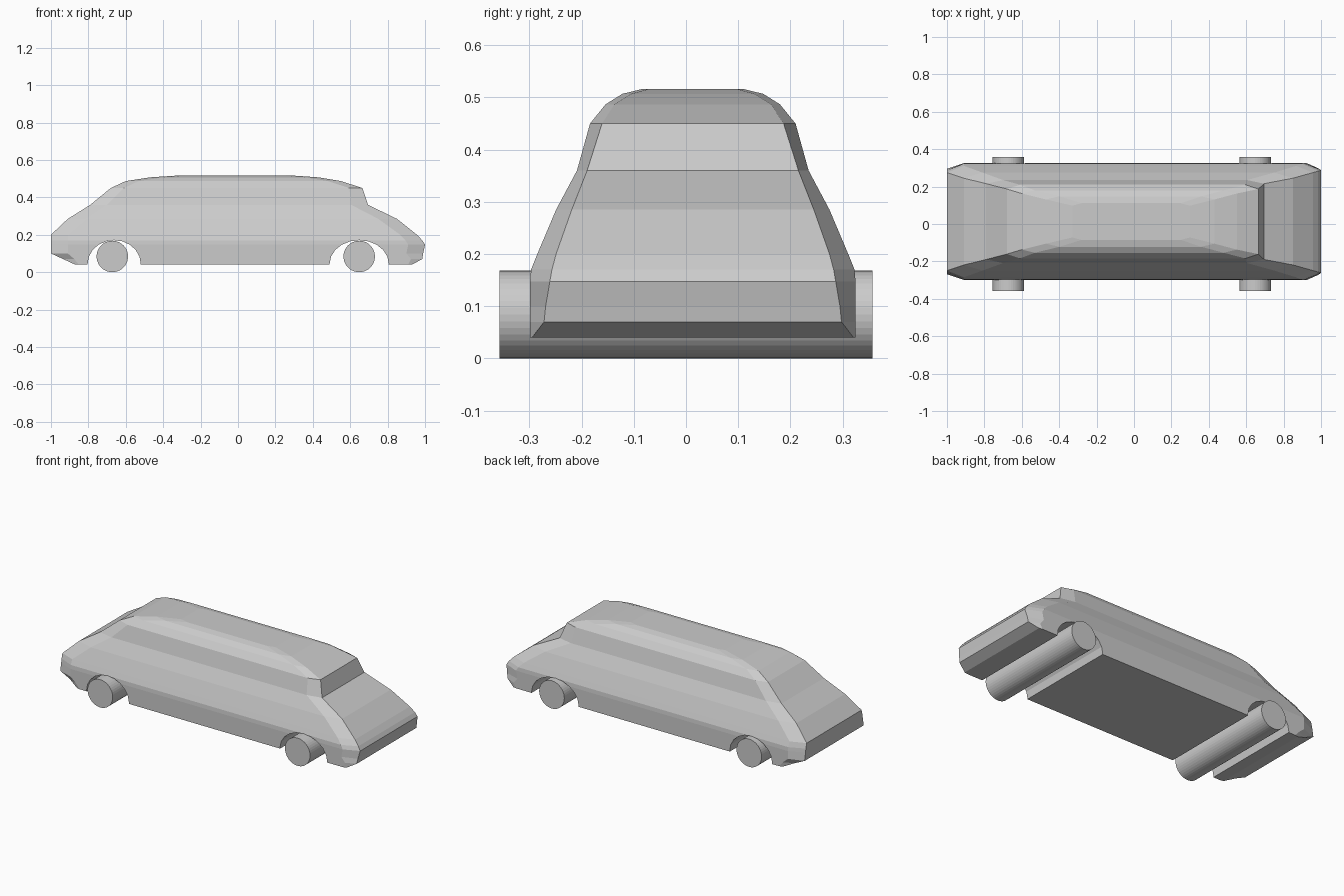
import bpy, bmesh, math

if "Cube" in bpy.data.objects:
    bpy.data.objects.remove(bpy.data.objects["Cube"])

CY = 0.013  # body sits slightly off the axle centre

# Body levels: z, rear x, front x, end half-width, side half-width, corner length
LEVELS = [
    (0.04, -0.87, 0.93, 0.308, 0.312, 0.02),
    (0.07, -0.935, 0.985, 0.285, 0.312, 0.06),
    (0.10, -1.0, 0.99, 0.282, 0.312, 0.09),
    (0.147, -1.0, 1.0, 0.274, 0.312, 0.09),
    (0.17, -1.0, 0.985, 0.27, 0.31, 0.09),
    (0.20, -1.0, 0.957, 0.262, 0.298, 0.09),
    (0.285, -0.91, 0.85, 0.232, 0.262, 0.10),
    (0.36, -0.79, 0.695, 0.2025, 0.222, 0.09),
    (0.45, -0.68, 0.665, 0.174, 0.197, 0.07),
    (0.487, -0.60, 0.55, 0.15, 0.167, 0.07),
    (0.507, -0.47, 0.43, 0.118, 0.135, 0.07),
    (0.516, -0.33, 0.30, 0.085, 0.098, 0.05),
]


def loft(name, rings):
    bm = bmesh.new()
    rows = [[bm.verts.new(p) for p in ring] for ring in rings]
    n = len(rows[0])
    for a, b in zip(rows, rows[1:]):
        for i in range(n):
            j = (i + 1) % n
            bm.faces.new((a[i], a[j], b[j], b[i]))
    bm.faces.new(rows[0][::-1])
    bm.faces.new(rows[-1])
    bmesh.ops.recalc_face_normals(bm, faces=bm.faces)
    me = bpy.data.meshes.new(name)
    bm.to_mesh(me)
    bm.free()
    ob = bpy.data.objects.new(name, me)
    bpy.context.collection.objects.link(ob)
    return ob


def cross_cylinder(name, x, z, rx, rz, half, sides):
    angles = [2 * math.pi * i / sides for i in range(sides)]
    return loft(name, [[(x + rx * math.cos(a), y, z + rz * math.sin(a))
                        for a in angles] for y in (-half, half)])


# Car body: stacked octagonal outlines
rings = []
for z, x0, x1, e, w, d in LEVELS:
    half = [(x1, e), (x1 - d, w), (x0 + d, w), (x0, e)]
    outline = half + [(x, -y) for x, y in reversed(half)]
    rings.append([(x, y + CY, z) for x, y in outline])
body = loft("car_body", rings)

# Wheel arches cut through the full width
for label, x, rx in (("rear", -0.662, 0.142), ("front", 0.648, 0.158)):
    cutter = cross_cylinder(label + "_arch_cutter", x, 0.045, rx, 0.126, 0.5, 20)
    cutter.hide_render = True
    cutter.hide_set(True)
    mod = body.modifiers.new(label + "_arch", 'BOOLEAN')
    mod.operation = 'DIFFERENCE'
    mod.solver = 'EXACT'
    mod.object = cutter

# Wheel rollers spanning the car
for label, x in (("rear", -0.672), ("front", 0.648)):
    roller = cross_cylinder(label + "_wheels", x, 0.084, 0.084, 0.084, 0.357, 40)
